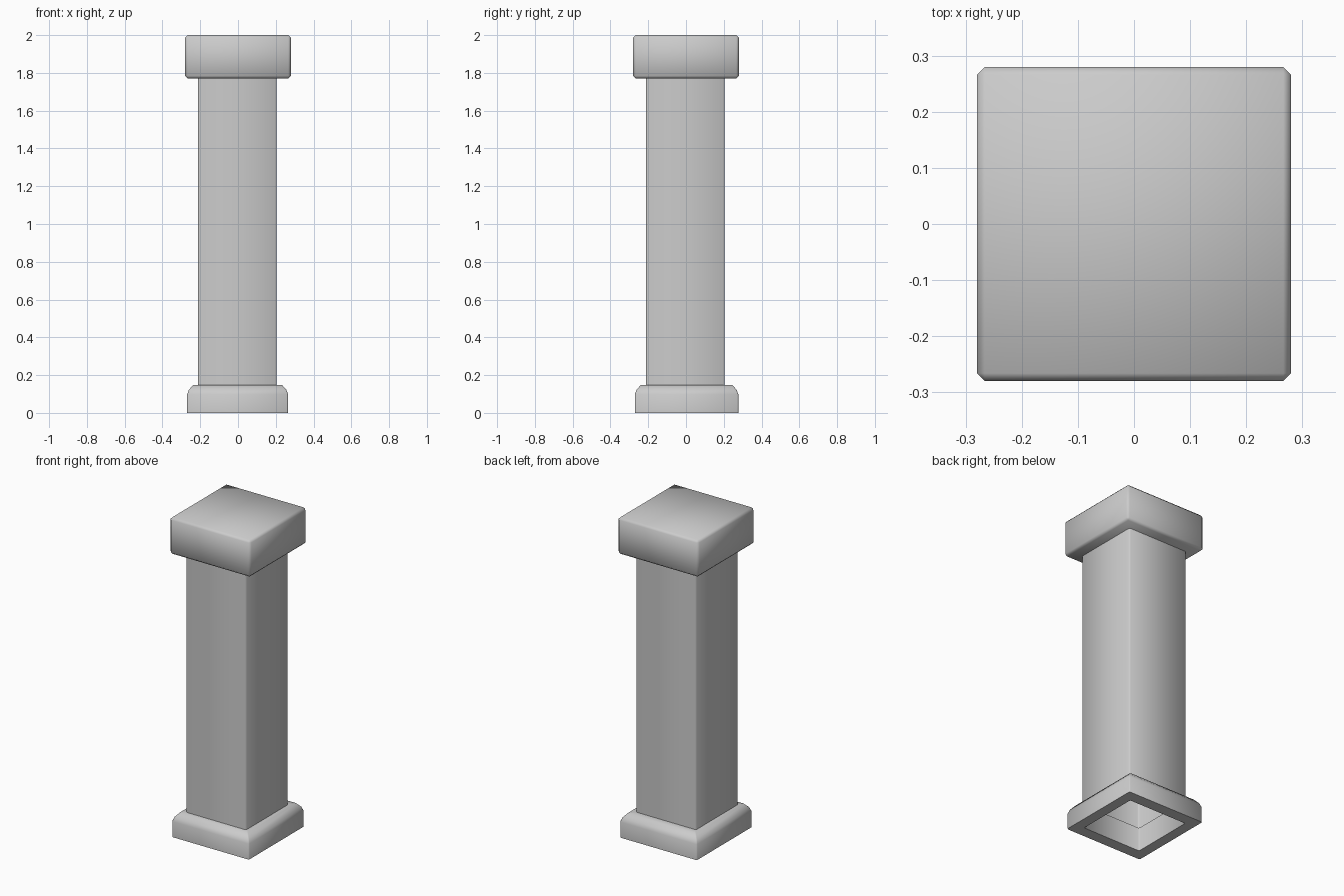
import bpy
import bmesh

if "Cube" in bpy.data.objects:
    bpy.data.objects.remove(bpy.data.objects["Cube"])


def finish(name, bm, angle=0.87):
    bmesh.ops.recalc_face_normals(bm, faces=bm.faces)
    mesh = bpy.data.meshes.new(name)
    bm.to_mesh(mesh)
    bm.free()
    obj = bpy.data.objects.new(name, mesh)
    bpy.context.collection.objects.link(obj)
    bpy.ops.object.select_all(action='DESELECT')
    obj.select_set(True)
    bpy.context.view_layer.objects.active = obj
    bpy.ops.object.shade_smooth_by_angle(angle=angle)
    return obj


def ring(bm, cx, cy, hx, hy, z, c):
    """Rectangular loop with chamfered corners."""
    pts = [(hx, -hy + c), (hx, hy - c), (hx - c, hy), (-hx + c, hy),
           (-hx, hy - c), (-hx, -hy + c), (-hx + c, -hy), (hx - c, -hy)]
    return [bm.verts.new((cx + x, cy + y, z)) for x, y in pts]


def bridge(bm, a, b):
    n = len(a)
    for i in range(n):
        j = (i + 1) % n
        bm.faces.new((a[i], a[j], b[j], b[i]))


# Base trim: hollow square frame with a sloped upper edge
bm = bmesh.new()
profile = [(0.202, 0.202, 0.0), (0.267, 0.274, 0.0), (0.267, 0.274, 0.098),
           (0.258, 0.265, 0.122), (0.235, 0.242, 0.148), (0.202, 0.202, 0.148)]
loops = [ring(bm, -0.002, 0.003, hx, hy, z, 0.006) for hx, hy, z in profile]
for i, loop in enumerate(loops):
    bridge(bm, loop, loops[(i + 1) % len(loops)])
finish("base_trim", bm)

# Shaft: open square tube with eased corners
bm = bmesh.new()
bridge(bm, ring(bm, -0.004, -0.004, 0.209, 0.209, 0.14, 0.008),
       ring(bm, -0.004, -0.004, 0.209, 0.209, 1.78, 0.008))
finish("shaft", bm)

# Cap: block with chamfered edges
bm = bmesh.new()
bmesh.ops.create_cube(bm, size=1.0)
bmesh.ops.scale(bm, vec=(0.56, 0.56, 0.23), verts=bm.verts)
bmesh.ops.translate(bm, vec=(0, 0, 1.885), verts=bm.verts)
bmesh.ops.bevel(bm, geom=bm.edges[:], offset=0.014, segments=1,
                profile=0.5, affect='EDGES')
finish("cap", bm)
